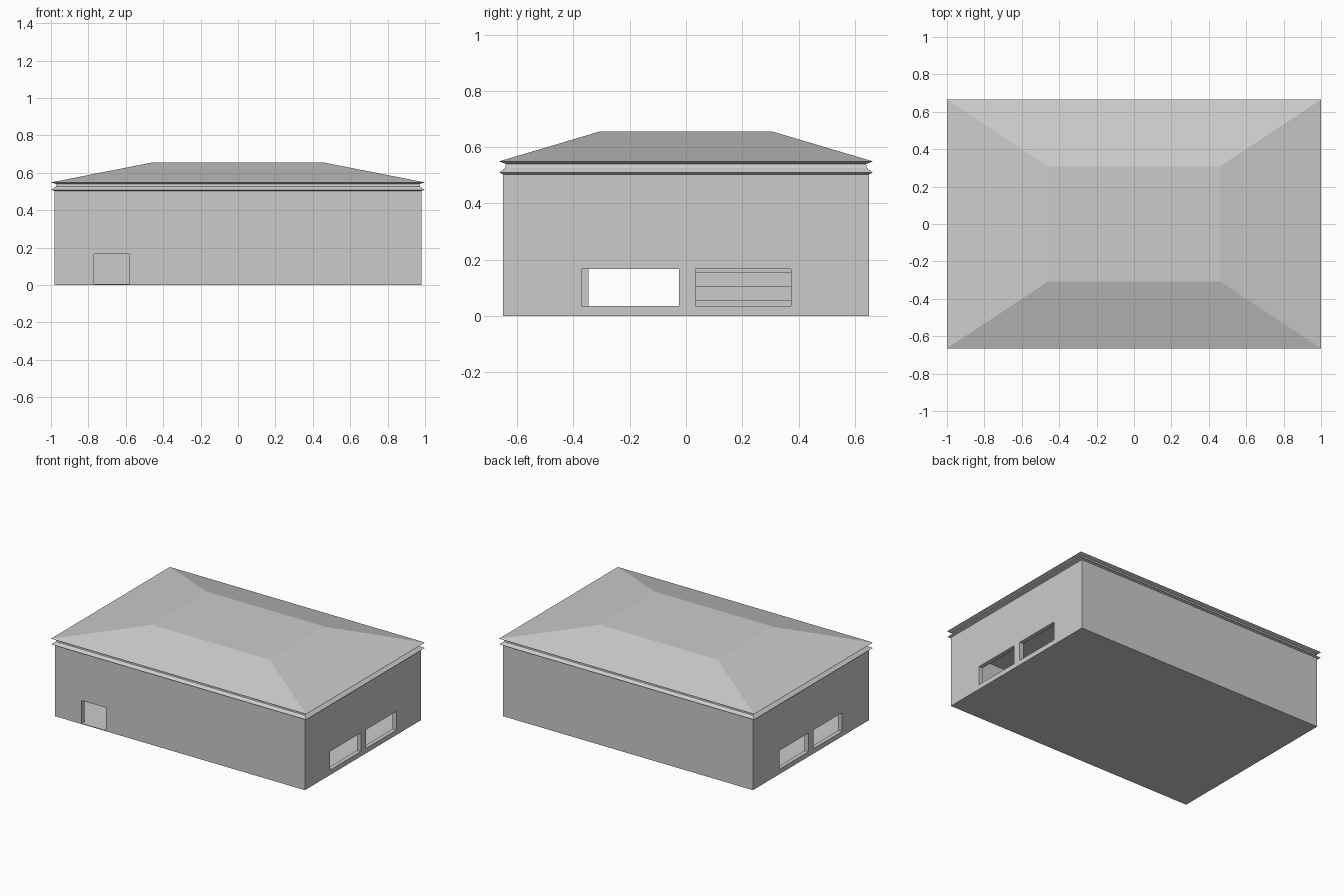
import bpy, bmesh

if "Cube" in bpy.data.objects:
    bpy.data.objects.remove(bpy.data.objects["Cube"])


def loft(name, rings):
    """Stack of rectangles (half x, half y, z) joined into a closed solid."""
    bm = bmesh.new()
    loops = [[bm.verts.new((sx * x, sy * y, z))
              for sx, sy in ((-1, -1), (1, -1), (1, 1), (-1, 1))]
             for x, y, z in rings]
    for a, b in zip(loops, loops[1:]):
        for i in range(4):
            j = (i + 1) % 4
            bm.faces.new((a[i], a[j], b[j], b[i]))
    bm.faces.new(loops[0][::-1])
    bm.faces.new(loops[-1])
    bmesh.ops.recalc_face_normals(bm, faces=bm.faces)
    me = bpy.data.meshes.new(name)
    bm.to_mesh(me)
    bm.free()
    ob = bpy.data.objects.new(name, me)
    bpy.context.collection.objects.link(ob)
    return ob


def box(name, x0, x1, y0, y1, z0, z1):
    hx, hy, h = (x1 - x0) / 2, (y1 - y0) / 2, z1 - z0
    ob = loft(name, [(hx, hy, 0), (hx, hy, h)])
    ob.location = ((x0 + x1) / 2, (y0 + y1) / 2, z0)
    return ob


def cut(target, cutter):
    m = target.modifiers.new(cutter.name, 'BOOLEAN')
    m.operation = 'DIFFERENCE'
    m.solver = 'EXACT'
    m.object = cutter
    cutter.hide_render = True
    cutter.hide_viewport = True


# Walls: hollow room with thin floor
walls = loft("walls", [(0.98, 0.65, 0), (0.98, 0.65, 0.503)])
cut(walls, box("room_cutter", -0.95, 0.95, -0.62, 0.62, 0.005, 0.41))

# Door opening on the front
cut(walls, box("door_cutter", -0.77, -0.58, -0.7, -0.6, 0.005, 0.167))

# Two wide window openings on each end
windows = [("right", 0.93, 1.05, -0.372, -0.025), ("right", 0.93, 1.05, 0.033, 0.373),
           ("left", -1.05, -0.93, -0.347, -0.025), ("left", -1.05, -0.93, 0.028, 0.356)]
for side, x0, x1, y0, y1 in windows:
    cut(walls, box(side + "_window_cutter", x0, x1, y0, y1, 0.035, 0.167))

# Cornice with recessed neck
loft("cornice", [(0.98, 0.65, 0.503), (0.998, 0.664, 0.509),
                 (0.975, 0.643, 0.526), (0.97, 0.64, 0.54)])

# Hipped roof with flat top
loft("roof", [(0.97, 0.64, 0.54), (1.0, 0.665, 0.549), (0.46, 0.308, 0.655)])

# Interior staircase seen through the right window
for i in range(8):
    x1 = 0.3 - i * 0.06
    box("stair_step", x1 - 0.06, x1, 0.0, 0.4, 0.005, 0.055 + i * 0.05)
